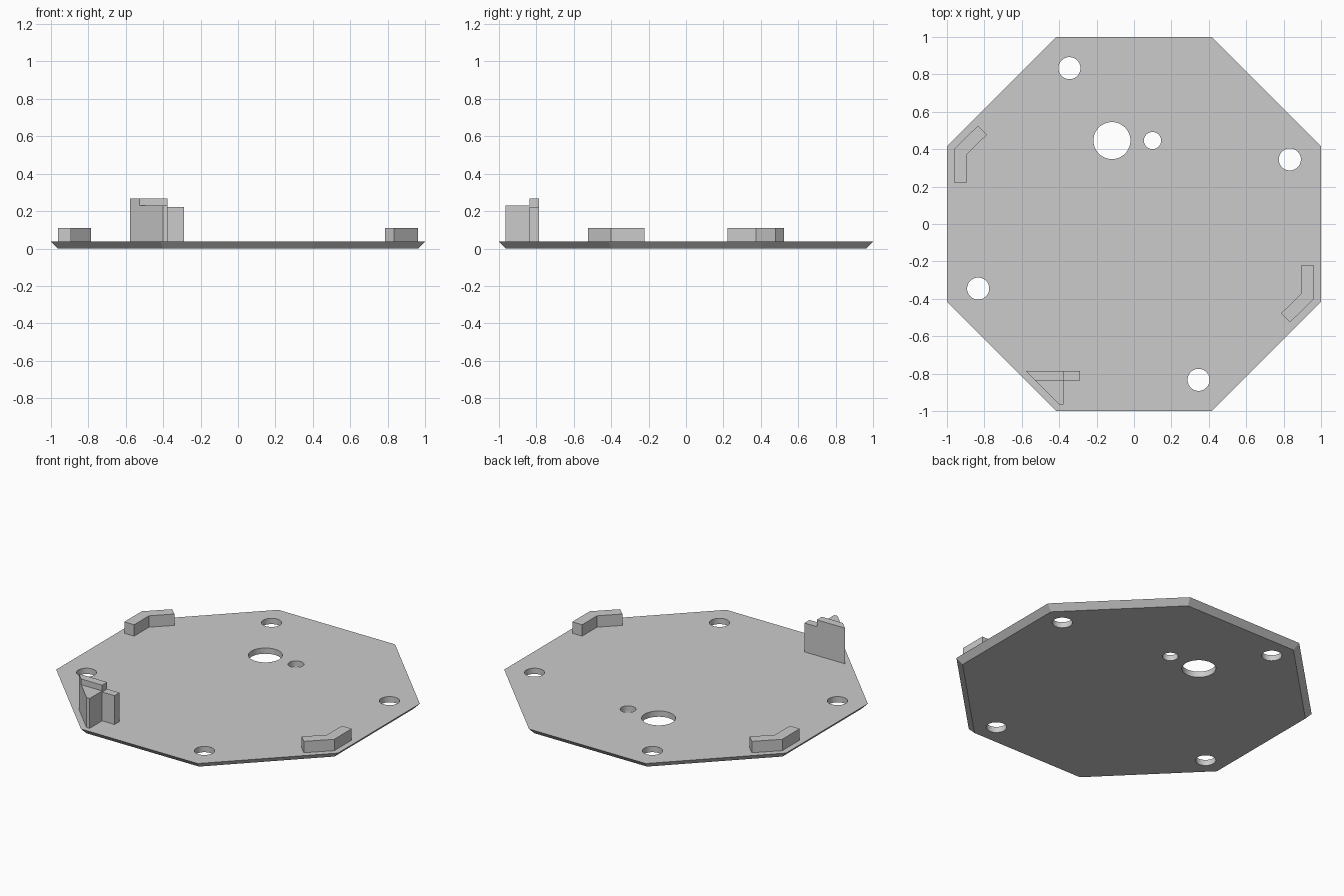
import bpy, bmesh, math

if "Cube" in bpy.data.objects:
    bpy.data.objects.remove(bpy.data.objects["Cube"])

TOP = 0.037      # upper face of the plate
CHAMFER = 0.035  # the rim slopes inward towards the underside

grey = bpy.data.materials.new("light_grey")
grey.diffuse_color = (0.6, 0.6, 0.6, 1)
grey.use_nodes = True
grey.node_tree.nodes["Principled BSDF"].inputs["Base Color"].default_value = grey.diffuse_color


def make_object(name, bm):
    bmesh.ops.recalc_face_normals(bm, faces=bm.faces[:])
    mesh = bpy.data.meshes.new(name)
    bm.to_mesh(mesh)
    bm.free()
    mesh.materials.append(grey)
    obj = bpy.data.objects.new(name, mesh)
    bpy.context.collection.objects.link(obj)
    return obj


def prism(name, outline, z0, z1):
    bm = bmesh.new()
    face = bm.faces.new([bm.verts.new((x, y, z0)) for x, y in outline])
    ext = bmesh.ops.extrude_face_region(bm, geom=[face], use_keep_orig=True)
    verts = [g for g in ext["geom"] if isinstance(g, bmesh.types.BMVert)]
    bmesh.ops.translate(bm, verts=verts, vec=(0, 0, z1 - z0))
    return make_object(name, bm)


def octagon(bm, apothem, z):
    r = apothem / math.cos(math.pi / 8)
    angles = [math.pi / 8 + i * math.pi / 4 for i in range(8)]
    return [bm.verts.new((r * math.cos(a), r * math.sin(a), z)) for a in angles]


# Octagonal plate with a sloping rim
bm = bmesh.new()
low, high = octagon(bm, 1 - CHAMFER, 0), octagon(bm, 1, TOP)
bm.faces.new(low)
bm.faces.new(high)
for i in range(8):
    j = (i + 1) % 8
    bm.faces.new((low[i], low[j], high[j], high[i]))
plate = make_object("plate", bm)

# Holes: four fixing holes in a ring, one large and one small opening
holes = [(-0.118, 0.446, 0.099), (0.099, 0.446, 0.046)]
for i in range(4):
    a = math.radians(22.5 + 90 * i)
    holes.append((0.902 * math.cos(a), 0.902 * math.sin(a), 0.059))
bm = bmesh.new()
for x, y, r in holes:
    made = bmesh.ops.create_cone(bm, cap_ends=True, segments=48,
                                 radius1=r, radius2=r, depth=0.4)
    bmesh.ops.translate(bm, verts=made["verts"], vec=(x, y, 0))
cutter = make_object("hole_cutter", bm)
cutter.hide_render = True

cut = plate.modifiers.new("holes", 'BOOLEAN')
cut.operation = 'DIFFERENCE'
cut.solver = 'EXACT'
cut.object = cutter
bpy.context.view_layer.objects.active = plate
plate.select_set(True)
bpy.ops.object.modifier_apply(modifier=cut.name)
bpy.data.objects.remove(cutter)
bpy.ops.object.shade_smooth_by_angle(angle=math.radians(25))

# Two bent corner tabs, half a turn apart
tab = [(-0.963, 0.223), (-0.893, 0.223), (-0.893, 0.373),
       (-0.786, 0.478), (-0.835, 0.525), (-0.963, 0.4)]
for name, s in (("left_tab", 1), ("right_tab", -1)):
    prism(name, [(s * x, s * y) for x, y in tab], TOP, 0.11)

# Corner post: triangular block, raised ridge along its back, side arm
prism("post_block", [(-0.577, -0.787), (-0.377, -0.787),
                     (-0.377, -0.964), (-0.4, -0.964)], TOP, 0.229)
prism("post_ridge", [(-0.577, -0.787), (-0.377, -0.787),
                     (-0.377, -0.838), (-0.526, -0.838)], 0.229, 0.266)
prism("post_arm", [(-0.377, -0.787), (-0.289, -0.787),
                   (-0.289, -0.838), (-0.377, -0.838)], TOP, 0.222)
